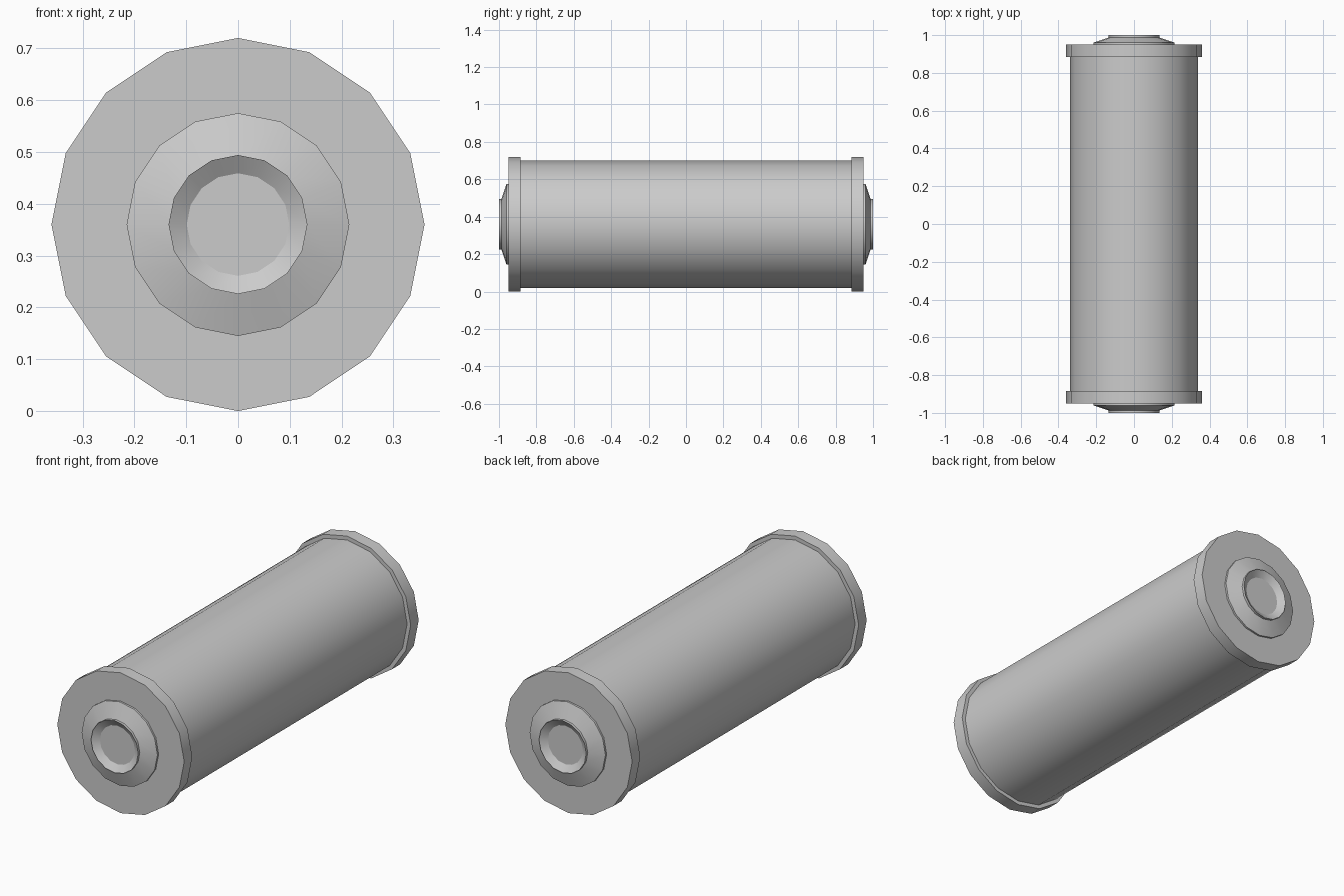
import bpy
import bmesh
import math

SIDES = 16
CENTRE_Z = 0.36

if "Cube" in bpy.data.objects:
    bpy.data.objects.remove(bpy.data.objects["Cube"])

grey = bpy.data.materials.new("plain_grey")
grey.use_nodes = True
colour = (0.6, 0.6, 0.6, 1)
grey.diffuse_color = colour
grey.node_tree.nodes["Principled BSDF"].inputs["Base Color"].default_value = colour


def lathe(name, profile):
    """Turn (radius, y) points into a closed solid around the y axis."""
    bm = bmesh.new()
    rings = []
    for r, y in profile:
        angles = [math.tau * i / SIDES for i in range(SIDES)]
        rings.append([bm.verts.new((r * math.cos(a), y, r * math.sin(a))) for a in angles])
    for a, b in zip(rings, rings[1:]):
        for i in range(SIDES):
            j = (i + 1) % SIDES
            bm.faces.new((a[i], a[j], b[j], b[i]))
    bm.faces.new(rings[0])
    bm.faces.new(rings[-1])
    bmesh.ops.recalc_face_normals(bm, faces=bm.faces)
    mesh = bpy.data.meshes.new(name)
    bm.to_mesh(mesh)
    bm.free()
    mesh.materials.append(grey)
    obj = bpy.data.objects.new(name, mesh)
    obj.location.z = CENTRE_Z
    bpy.context.collection.objects.link(obj)
    bpy.ops.object.select_all(action="DESELECT")
    obj.select_set(True)
    bpy.context.view_layer.objects.active = obj
    bpy.ops.object.shade_smooth_by_angle(angle=math.radians(30))
    return obj


# Long tube
lathe("tube_body", [(0.34, -0.9), (0.34, 0.9)])

# End collar and dished hub, repeated at both ends
collar = [(0.36, 0.885), (0.36, 0.95)]
hub = [(0.215, 0.94), (0.215, 0.96), (0.134, 0.987), (0.134, 1.0), (0.099, 0.977)]
for end, sign in (("front", -1), ("back", 1)):
    lathe(end + "_collar", [(r, sign * y) for r, y in collar])
    lathe(end + "_hub", [(r, sign * y) for r, y in hub])
